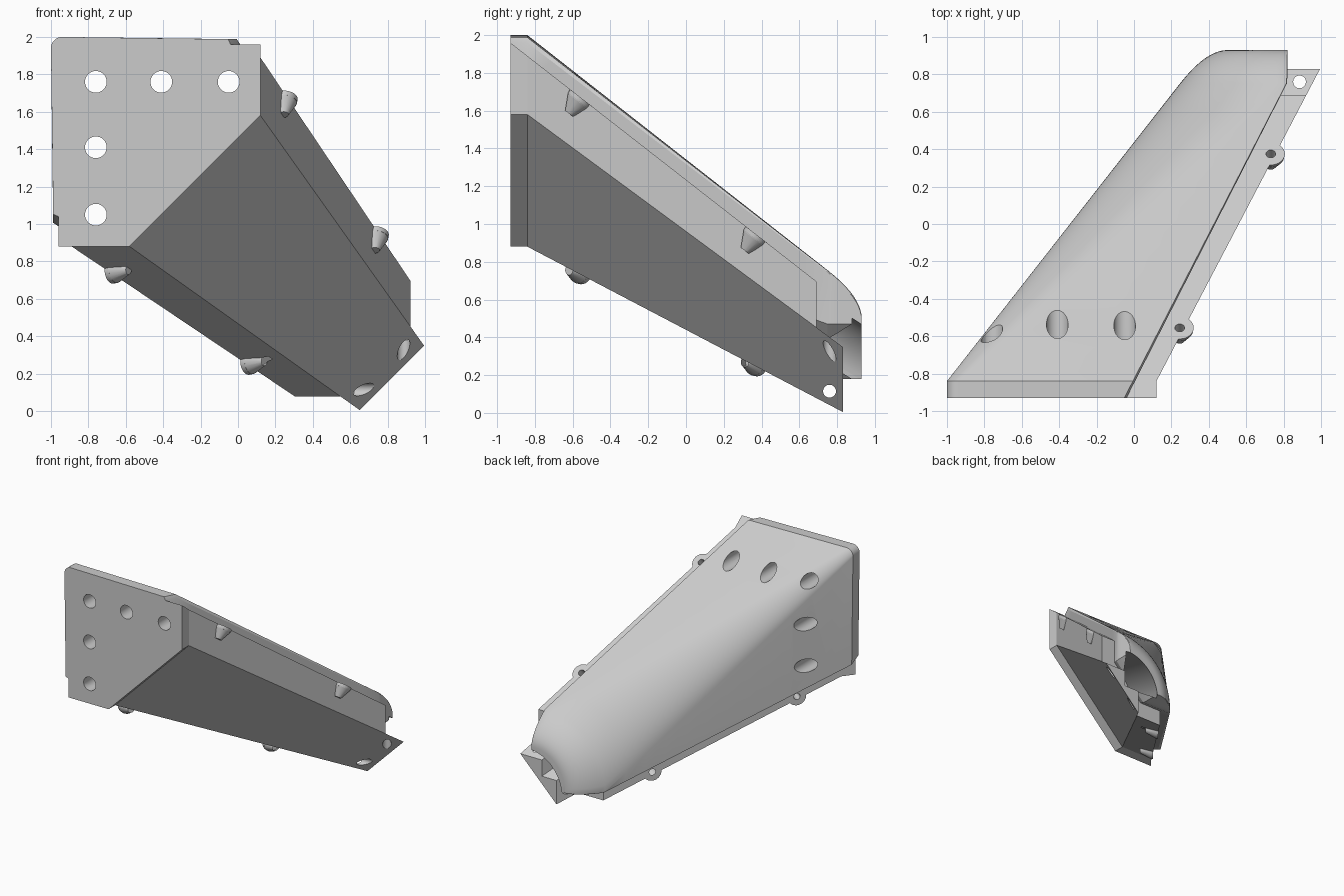
import bpy, bmesh, math
from mathutils import Vector

if "Cube" in bpy.data.objects:
    bpy.data.objects.remove(bpy.data.objects["Cube"])

grey = bpy.data.materials.new("plain_grey")
grey.use_nodes = True
GREY = (0.6, 0.6, 0.6, 1)
grey.diffuse_color = GREY
grey.node_tree.nodes["Principled BSDF"].inputs["Base Color"].default_value = GREY

FRONT, BREAK, TAB, TIP, BACK = -0.93, -0.84, 0.69, 0.83, 0.93


# Sections use u (rightwards) and v (downwards) from the top corner;
# the whole part is symmetric when u and v are swapped.
def world(u, v, y):
    return Vector((u - 1, y, 2 - v))


def mirrored(half):
    return half + [(v, u) for u, v in reversed(half)]


def finish(bm, name):
    bmesh.ops.recalc_face_normals(bm, faces=bm.faces)
    mesh = bpy.data.meshes.new(name)
    bm.to_mesh(mesh)
    bm.free()
    mesh.materials.append(grey)
    ob = bpy.data.objects.new(name, mesh)
    bpy.context.collection.objects.link(ob)
    return ob


def loft(name, section, stations):
    bm = bmesh.new()
    rings = [[bm.verts.new(world(u, v, s[0])) for u, v in section(*s)] for s in stations]
    for a, b in zip(rings, rings[1:]):
        for i in range(len(a)):
            j = (i + 1) % len(a)
            bm.faces.new((a[i], a[j], b[j], b[i]))
    bm.faces.new(rings[0])
    bm.faces.new(rings[-1])
    return finish(bm, name)


def rod(name, start, end, r1, r2, sides=32):
    bm = bmesh.new()
    axis = end - start
    bmesh.ops.create_cone(bm, cap_ends=True, segments=sides, radius1=r1, radius2=r2,
                          depth=axis.length)
    bm.transform(axis.to_track_quat("Z", "Y").to_matrix().to_4x4())
    bmesh.ops.translate(bm, verts=bm.verts, vec=(start + end) / 2)
    return finish(bm, name)


def combine(ob, others, operation):
    for other in others:
        mod = ob.modifiers.new("cut", "BOOLEAN")
        mod.operation = operation
        mod.solver = "EXACT"
        mod.object = other
    bpy.context.view_layer.update()
    graph = bpy.context.evaluated_depsgraph_get()
    mesh = bpy.data.meshes.new_from_object(ob.evaluated_get(graph))
    ob.modifiers.clear()
    ob.data = mesh


# Widths that change along the length
def wall_u(y):
    return 1.12 + 0.524 * max(0, y - BREAK)


def wall_v(y):
    return 0.42 + 0.737 * max(0, y - BREAK)


# Upper cover: rounded square at the front, rounded quarter dome at the back
def cover_section(y, top):
    edge = min(0.96 + 0.51 * (y - FRONT), 1.82)
    low = min(0.45 + 0.667 * (y - FRONT), 1.53)
    t = min(max((y - BREAK) / 1.59, 0), 1)
    r = 0.04 - 0.03 * t
    full = edge - top - r
    big = min(0.06 + 0.51 * t, full) if t < 1 else full
    half = [(edge, low), (edge, top + r), (edge - 0.3 * r, top + 0.3 * r)]
    for i in range(9):
        a = math.radians(-90 - 45 * i / 8.5)
        half.append((top + big + big * math.cos(a), top + big + big * math.sin(a)))
    return mirrored(half)


stations = [(FRONT, 0)]
for i in range(13):
    y = BREAK + 1.59 * i / 12
    stations.append((y, 0.783 * (y - BREAK)))
for i in range(1, 11):
    t = i / 10
    a, b, c = (1 - t) ** 2, 2 * t * (1 - t), t * t
    stations.append((a * 0.75 + (b + c) * BACK, a * 1.245 + b * 1.385 + c * 1.50))
cover = loft("upper_cover", cover_section, stations)


# Lower base with flat diagonal underside and side flanges
def base_section(y):
    top = 0.04 + 0.78 * (y - FRONT)
    k = 0.12 + 0.16 * (y - FRONT)
    return mirrored([(wall_u(y), wall_v(y)), (wall_u(y), top), (top + k, top)])


def tab_section(y):
    u, v = wall_u(y), wall_v(y)
    return [(u, v), (v, v), (v, u)]


base = loft("lower_base", base_section, [(FRONT,), (BREAK,), (TAB,)])
tab = loft("end_tab", tab_section, [(TAB,), (TIP,)])


# Cable channel cutter: a quarter round running along the body
def channel_section(y):
    c = 1.79 + 0.63 * (y - TIP)
    r = 0.3 + 0.0187 * (y + 0.3)
    arc = [(c - r * math.cos(a), c - r * math.sin(a))
           for a in (math.radians(90 * i / 20) for i in range(21))]
    return arc + [(c, c)]


channel = loft("channel_cutter", channel_section, [(-0.3,), (0.97,)])

# Mounting holes through the front plate
plate_holes = [rod("plate_hole_cutter", world(u, v, -1.1), world(u, v, 0.5), 0.058, 0.058)
               for u, v in ((0.24, 0.24), (0.59, 0.24), (0.95, 0.24), (0.24, 0.59), (0.24, 0.95))]

# Tapered screw ears on both flanges, and holes in the end tab
ears, ear_holes, tab_holes = [], [], []
for swap in (False, True):
    def place(u, v, y):
        return world(v, u, y) if swap else world(u, v, y)

    def rod_at(name, u, v, y, d0, d1, r0, r1):
        ends = [place(u, v + 0.79 * d, y - 0.61 * d) for d in (d0, d1)]
        return rod(name, *ends, r0, r1)

    for y in (-0.555, 0.375):
        u, v = wall_u(y) - 0.025, 0.04 + 0.78 * (y - FRONT)
        ears.append(rod_at("screw_ear", u, v, y, 0, 0.025, 0.075, 0.07))
        ears.append(rod_at("screw_ear", u, v, y, 0.02, 0.105, 0.072, 0.026))
        ear_holes.append(rod_at("ear_hole_cutter", u, v, y, -0.05, 0.14, 0.026, 0.026))
    tab_holes.append(rod("tab_hole_cutter", place(1.885, 1.45, 0.76),
                         place(1.885, 1.95, 0.76), 0.034, 0.034))

combine(base, ears, "UNION")
combine(base, plate_holes + ear_holes + [channel], "DIFFERENCE")
combine(cover, plate_holes + [channel], "DIFFERENCE")
combine(tab, tab_holes + [channel], "DIFFERENCE")

for helper in ears + ear_holes + tab_holes + plate_holes + [channel]:
    bpy.data.objects.remove(helper)

# Smooth the curved faces and keep hard edges
bpy.ops.object.select_all(action="DESELECT")
for ob in (cover, base, tab):
    ob.select_set(True)
bpy.context.view_layer.objects.active = cover
bpy.ops.object.shade_smooth_by_angle(angle=math.radians(25))
